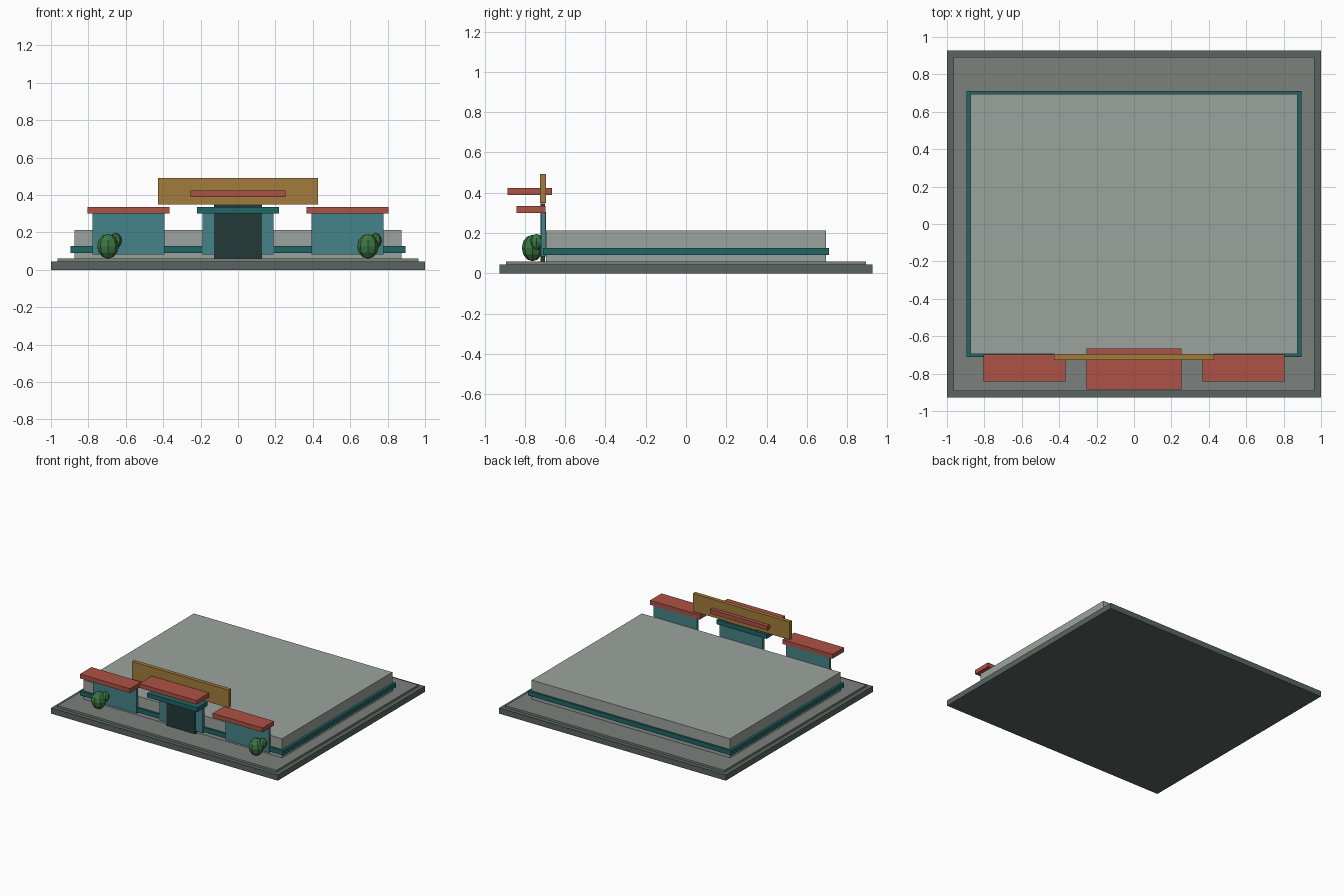
import bpy

if "Cube" in bpy.data.objects:
    bpy.data.objects.remove(bpy.data.objects["Cube"])


def material(name, rgb):
    m = bpy.data.materials.new(name)
    m.diffuse_color = (*rgb, 1)
    m.use_nodes = True
    m.node_tree.nodes["Principled BSDF"].inputs["Base Color"].default_value = m.diffuse_color
    return m


BASE = material("dark_grey", (0.10, 0.13, 0.115))
PAVING = material("mid_grey", (0.20, 0.22, 0.20))
WALL = material("light_grey", (0.33, 0.37, 0.34))
TRIM = material("deep_teal", (0.015, 0.13, 0.13))
GLASS = material("teal", (0.06, 0.23, 0.25))
DARK = material("near_black", (0.016, 0.042, 0.038))
RED = material("brick_red", (0.42, 0.085, 0.06))
GOLD = material("gold", (0.36, 0.20, 0.045))
LEAF = material("leaf_green", (0.045, 0.18, 0.055))


def box(name, x, y, z, mat):
    """Box from (min, max) ranges."""
    bpy.ops.mesh.primitive_cube_add(size=1, location=[(a + b) / 2 for a, b in (x, y, z)])
    o = bpy.context.object
    o.name = name
    o.scale = [b - a for a, b in (x, y, z)]
    bpy.ops.object.transform_apply(location=False, rotation=False, scale=True)
    o.data.materials.append(mat)
    return o


def ball(name, loc, radii):
    bpy.ops.mesh.primitive_uv_sphere_add(segments=8, ring_count=6, radius=1, location=loc)
    o = bpy.context.object
    o.name = name
    o.scale = radii
    bpy.ops.object.transform_apply(location=False, rotation=False, scale=True)
    o.data.materials.append(LEAF)


# Ground slabs and main building
box("base_slab", (-1, 1), (-0.927, 0.927), (0, 0.045), BASE)
box("paving", (-0.965, 0.965), (-0.893, 0.893), (0.045, 0.06), PAVING)
box("building_body", (-0.875, 0.875), (-0.695, 0.695), (0.06, 0.212), WALL)
box("wall_band", (-0.895, 0.895), (-0.71, 0.71), (0.09, 0.127), TRIM)

# Entrance
box("door_frame", (-0.19, 0.19), (-0.717, -0.695), (0.083, 0.305), GLASS)
box("door", (-0.127, 0.127), (-0.722, -0.70), (0.06, 0.348), DARK)
box("door_lintel", (-0.22, 0.22), (-0.83, -0.70), (0.30, 0.335), TRIM)
box("door_canopy", (-0.253, 0.253), (-0.885, -0.665), (0.39, 0.423), RED)
box("sign_board", (-0.427, 0.427), (-0.726, -0.695), (0.35, 0.492), GOLD)

# Side windows, awnings and bushes
for side, s in (("left", -1), ("right", 1)):
    c = 0.585 * s
    box(side + "_window", (c - 0.192, c + 0.192), (-0.72, -0.698), (0.083, 0.305), GLASS)
    box(side + "_awning", (c - 0.22, c + 0.22), (-0.841, -0.697), (0.30, 0.335), RED)
    ball(side + "_bush", (0.695 * s, -0.762, 0.126), (0.058, 0.053, 0.066))
    ball(side + "_bush_top", (0.695 * s + 0.042, -0.742, 0.156), (0.031, 0.033, 0.04))
